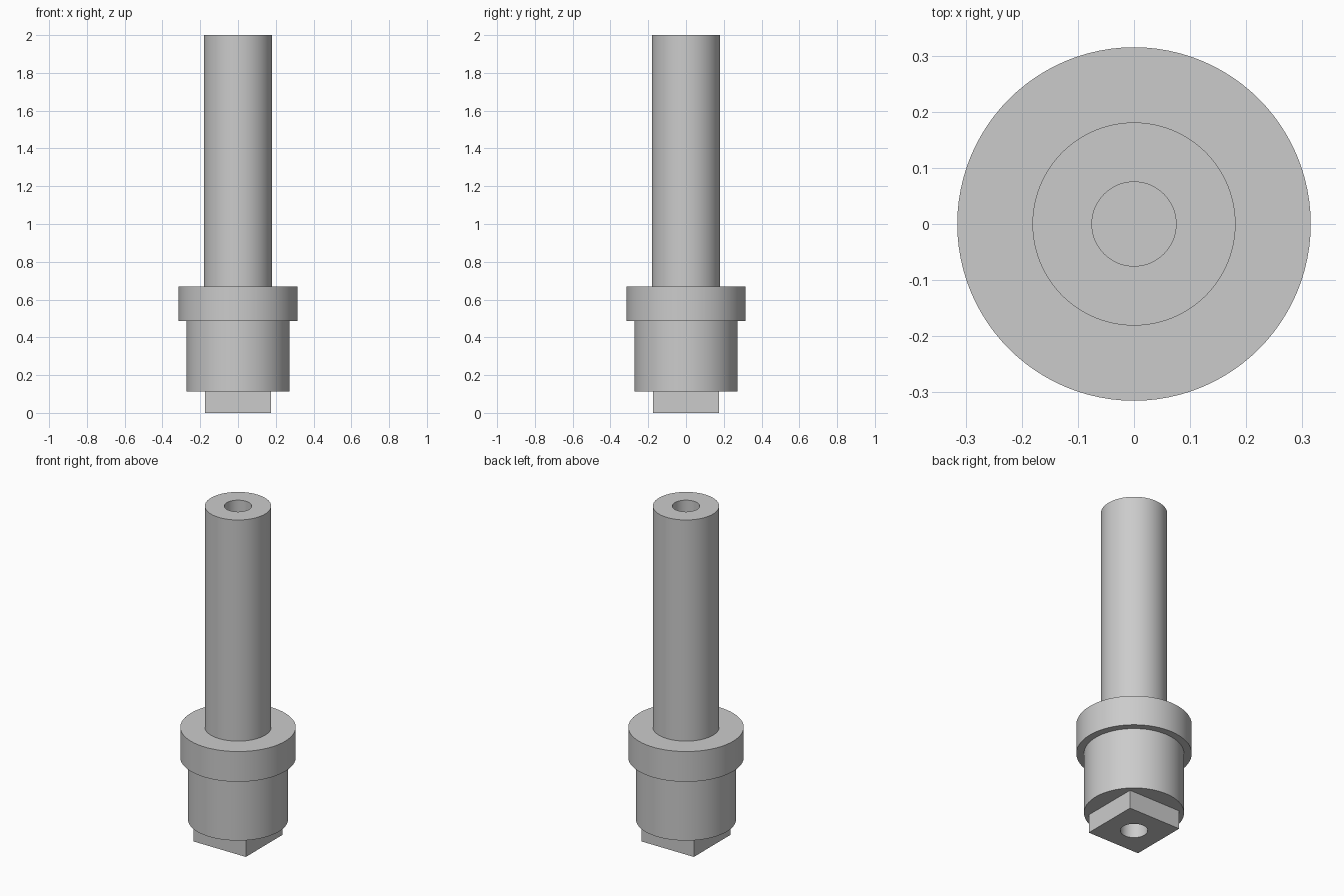
import bpy
import bmesh
import math

old = bpy.data.objects.get("Cube")
if old:
    bpy.data.objects.remove(old, do_unlink=True)

SEGMENTS = 96
BORE = 0.075        # radius of the end holes
SHAFT = 0.181
COLLAR = 0.315
BARREL = 0.273
DRIVE = 0.175       # half width of the square end

# One plain grey for the whole part
steel = bpy.data.materials.new("machined grey")
steel.use_nodes = True
grey = (0.6, 0.6, 0.6, 1)
steel.diffuse_color = grey
steel.node_tree.nodes["Principled BSDF"].inputs["Base Color"].default_value = grey


def round_section(r, angle):
    return r


def square_section(r, angle):
    """Circle for the bore, square for the outer wall."""
    if r <= BORE:
        return r
    return r / max(abs(math.cos(angle)), abs(math.sin(angle)))


def turn(name, profile, section=round_section):
    """Sweep a (radius, height) profile, outer wall upwards, about z."""
    bm = bmesh.new()
    rings = []
    for i in range(SEGMENTS):
        a = math.tau * i / SEGMENTS
        ring = []
        for r, z in profile:
            d = section(r, a)
            ring.append(bm.verts.new((d * math.cos(a), d * math.sin(a), z)))
        rings.append(ring)
    for i, ring in enumerate(rings):
        nxt = rings[(i + 1) % SEGMENTS]
        for j in range(len(profile) - 1):
            bm.faces.new((ring[j], nxt[j], nxt[j + 1], ring[j + 1]))
    # Weld the points that meet on the axis
    bmesh.ops.remove_doubles(bm, verts=bm.verts, dist=1e-5)
    mesh = bpy.data.meshes.new(name)
    bm.to_mesh(mesh)
    bm.free()
    mesh.materials.append(steel)
    obj = bpy.data.objects.new(name, mesh)
    bpy.context.collection.objects.link(obj)
    bpy.ops.object.select_all(action="DESELECT")
    obj.select_set(True)
    bpy.context.view_layer.objects.active = obj
    bpy.ops.object.shade_smooth_by_angle(angle=math.radians(30))
    return obj


# Square drive end with a blind hole from below
turn("square_drive",
     [(0, 0.4), (BORE, 0.4), (BORE, 0), (DRIVE, 0), (DRIVE, 0.112)],
     square_section)

# Barrel, with its lower shoulder around the drive
turn("barrel", [(BORE, 0.112), (BARREL, 0.112), (BARREL, 0.486)])

# Wide collar
turn("collar", [(BARREL, 0.486), (COLLAR, 0.486), (COLLAR, 0.668), (SHAFT, 0.668)])

# Long shaft with a blind hole from above
turn("shaft", [(SHAFT, 0.668), (SHAFT, 2), (BORE, 2), (BORE, 1.6), (0, 1.6)])
